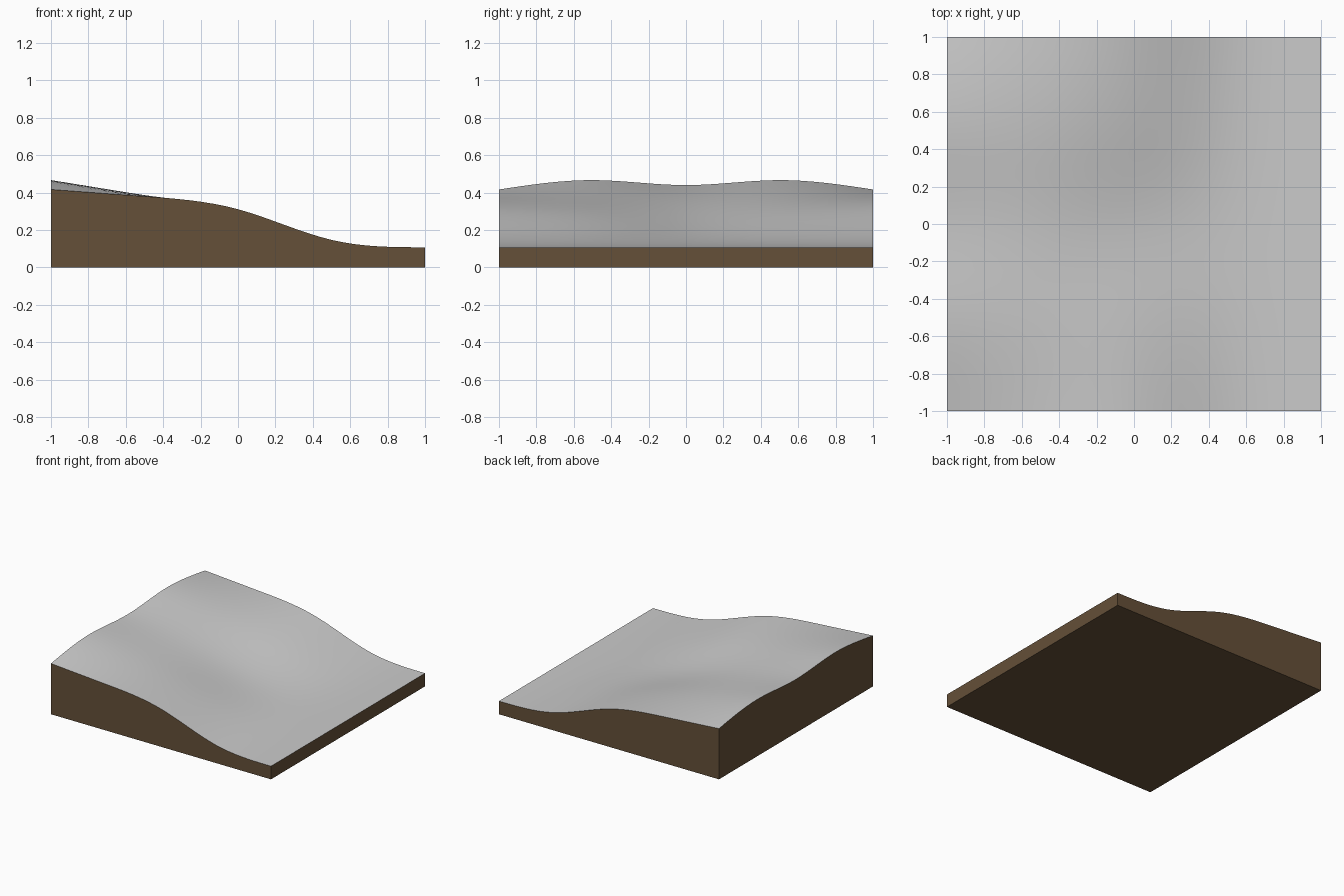
import bpy, bmesh

if "Cube" in bpy.data.objects:
    bpy.data.objects.remove(bpy.data.objects["Cube"])

# Control heights: one row per x (-1 to 1), values over y (-1 to 1)
HEIGHTS = [
    (0.417, 0.493, 0.414, 0.493, 0.417),
    (0.380, 0.395, 0.360, 0.395, 0.380),
    (0.345, 0.300, 0.190, 0.300, 0.345),
    (0.108, 0.108, 0.108, 0.108, 0.108),
    (0.108, 0.108, 0.108, 0.108, 0.108),
]


def height_grid():
    bm = bmesh.new()
    bmesh.ops.create_grid(bm, x_segments=4, y_segments=4, size=1)
    for v in bm.verts:
        v.co.z = HEIGHTS[round((v.co.x + 1) * 2)][round((v.co.y + 1) * 2)]
    return bm


def finish(bm, name):
    mesh = bpy.data.meshes.new(name)
    bm.to_mesh(mesh)
    bm.free()
    obj = bpy.data.objects.new(name, mesh)
    bpy.context.collection.objects.link(obj)
    sub = obj.modifiers.new("smooth", 'SUBSURF')
    sub.levels = sub.render_levels = 3
    sub.boundary_smooth = 'PRESERVE_CORNERS'
    return obj


# Rolling ground surface
ground = finish(height_grid(), "ground_surface")
for p in ground.data.polygons:
    p.use_smooth = True

# Earth block: the rim of the ground extruded down to a flat bottom
bm = height_grid()
top = bm.faces[:]
rim = [e for e in bm.edges if e.is_boundary]
new = bmesh.ops.extrude_edge_only(bm, edges=rim)["geom"]
low_verts = {g for g in new if isinstance(g, bmesh.types.BMVert)}
for v in low_verts:
    v.co.z = 0
low_edges = [e for e in bm.edges if all(v in low_verts for v in e.verts)]
bmesh.ops.contextual_create(bm, geom=low_edges)
bmesh.ops.recalc_face_normals(bm, faces=bm.faces)
bmesh.ops.delete(bm, geom=top, context='FACES')

# Keep the bottom rim and the four upright corners sharp
crease = bm.edges.layers.float.new("crease_edge")
for e in bm.edges:
    a, b = (v.co for v in e.verts)
    corner = all(abs(c.x) > 0.99 and abs(c.y) > 0.99 for c in (a, b))
    if corner or (a.z < 0.01 and b.z < 0.01):
        e[crease] = 1.0
base = finish(bm, "earth_block")

earth = bpy.data.materials.new("earth")
earth.diffuse_color = (0.13, 0.08, 0.04, 1)
earth.use_nodes = True
earth.node_tree.nodes["Principled BSDF"].inputs["Base Color"].default_value = earth.diffuse_color
base.data.materials.append(earth)
